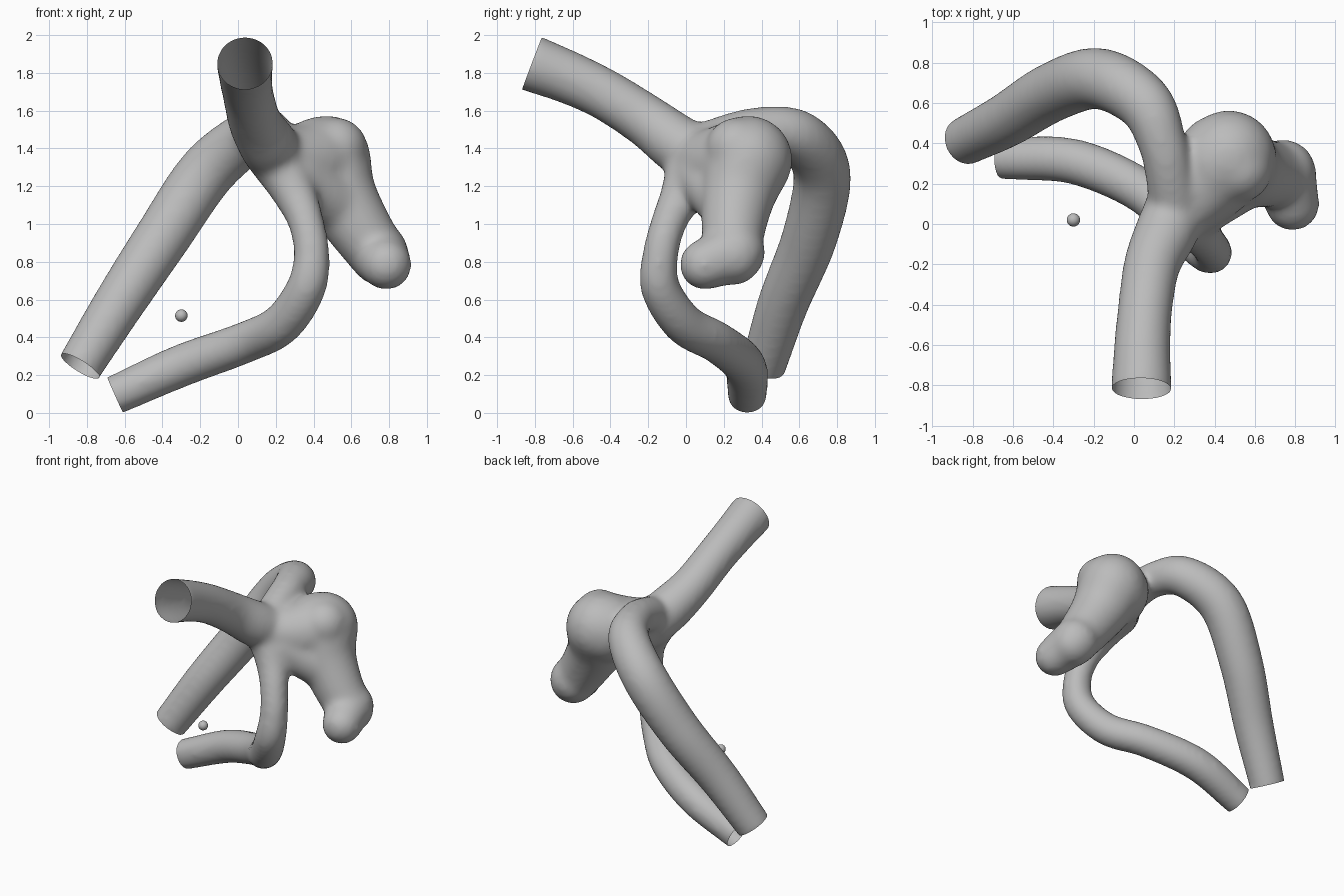
import bpy, bmesh, math
from mathutils import Vector, Matrix

if "Cube" in bpy.data.objects:
    bpy.data.objects.remove(bpy.data.objects["Cube"])

grey = bpy.data.materials.new("pale grey")
grey.diffuse_color = (0.5, 0.5, 0.5, 1)
grey.use_nodes = True
grey.node_tree.nodes["Principled BSDF"].inputs["Base Color"].default_value = grey.diffuse_color

PAD = 0.006   # makes up for shrinkage from smoothing
EXT = 0.04    # extra tube length, trimmed off later to open the end


def spline(pts, steps=8):
    """Catmull-Rom curve through (x, y, z, radius) points."""
    p = [Vector(q) for q in pts]
    p = [2 * p[0] - p[1]] + p + [2 * p[-1] - p[-2]]
    out = []
    for i in range(1, len(p) - 2):
        a, b, c, d = p[i - 1:i + 3]
        for s in range(steps):
            t = s / steps
            out.append(0.5 * (2 * b + (c - a) * t + (2 * a - 5 * b + 4 * c - d) * t * t
                              + (3 * b - a - 3 * c + d) * t ** 3))
    return out + [p[-2]]


def tube(bm, pts, sides=32):
    """Sweep a capped round tube; return its end point, direction and radius."""
    path = spline(pts)
    end = path[-1].xyz
    out = (path[-1].xyz - path[-2].xyz).normalized()
    tip = end + out * EXT
    path.append(Vector((tip.x, tip.y, tip.z, path[-1].w)))
    n, prev = Vector((0.3, 0.2, 0.93)), None
    for i, q in enumerate(path):
        t = (path[min(i + 1, len(path) - 1)].xyz - path[max(i - 1, 0)].xyz).normalized()
        n = (n - t * n.dot(t)).normalized()
        b = t.cross(n)
        r = q.w + PAD
        ring = []
        for k in range(sides):
            a = 2 * math.pi * k / sides
            ring.append(bm.verts.new(q.xyz + r * (n * math.cos(a) + b * math.sin(a))))
        if prev:
            for k in range(sides):
                j = (k + 1) % sides
                bm.faces.new((prev[k], prev[j], ring[j], ring[k]))
        else:
            bm.faces.new(ring[::-1])
        prev = ring
    bm.faces.new(prev)
    return end, out, path[-1].w


def blobs(bm, pts):
    """Chain of overlapping balls."""
    for q in spline(pts, 5):
        bmesh.ops.create_icosphere(bm, subdivisions=3, radius=q.w + PAD,
                                   matrix=Matrix.Translation(q.xyz))


bm = bmesh.new()
ends = []

# Inlet vessel, from the junction to the front
ends.append(tube(bm, [(0.22, 0.10, 1.34, 0.15), (0.16, -0.04, 1.42, 0.15),
                      (0.09, -0.20, 1.54, 0.135), (0.055, -0.42, 1.68, 0.13),
                      (0.04, -0.62, 1.775, 0.135), (0.037, -0.815, 1.85, 0.145)]))
# Rear vessel, arching back and then down to the left
ends.append(tube(bm, [(0.21, 0.05, 1.38, 0.13), (0.18, 0.22, 1.46, 0.115),
                      (0.14, 0.40, 1.50, 0.115), (0.05, 0.60, 1.46, 0.135),
                      (-0.17, 0.72, 1.27, 0.147), (-0.40, 0.655, 0.93, 0.142),
                      (-0.63, 0.515, 0.58, 0.13), (-0.837, 0.41, 0.248, 0.115)]))
# Lower vessel, dropping and then sweeping left
ends.append(tube(bm, [(0.22, 0.04, 1.32, 0.14), (0.30, -0.02, 1.16, 0.11),
                      (0.36, -0.09, 1.01, 0.09), (0.39, -0.135, 0.84, 0.09),
                      (0.36, -0.135, 0.66, 0.10), (0.23, -0.01, 0.47, 0.105),
                      (0.03, 0.17, 0.37, 0.105), (-0.30, 0.31, 0.25, 0.108),
                      (-0.65, 0.325, 0.095, 0.10)]))
# Bulging sac with its lower lobe
blobs(bm, [(0.24, 0.08, 1.33, 0.16), (0.36, 0.20, 1.32, 0.20), (0.44, 0.31, 1.33, 0.235)])
blobs(bm, [(0.47, 0.33, 1.34, 0.23), (0.53, 0.28, 1.17, 0.195),
           (0.65, 0.25, 0.97, 0.165), (0.75, 0.25, 0.83, 0.15)])
blobs(bm, [(0.74, 0.26, 0.85, 0.155), (0.785, 0.10, 0.785, 0.13)])
blobs(bm, [(0.44, 0.30, 1.30, 0.20), (0.52, 0.27, 1.40, 0.16)])
blobs(bm, [(0.32, 0.08, 1.25, 0.14), (0.50, 0.20, 1.13, 0.15)])

raw = bpy.data.meshes.new("vessels_raw")
bmesh.ops.recalc_face_normals(bm, faces=bm.faces)
bm.to_mesh(raw)
bm.free()
obj = bpy.data.objects.new("branching_vessel", raw)
bpy.context.collection.objects.link(obj)

# Fuse everything into one smooth skin
rm = obj.modifiers.new("fuse", 'REMESH')
rm.mode = 'VOXEL'
rm.voxel_size = 0.018
sm = obj.modifiers.new("soften", 'SMOOTH')
sm.factor = 0.5
sm.iterations = 22
dg = bpy.context.evaluated_depsgraph_get()
skin = bpy.data.meshes.new_from_object(obj.evaluated_get(dg))
obj.modifiers.clear()
obj.data = skin

# Trim the vessel ends flat and leave them open
bm = bmesh.new()
bm.from_mesh(skin)
for end, out, r in ends:
    def near(v):
        d = v.co - end
        along = d.dot(out)
        return -0.06 < along < 0.1 and (d - out * along).length < r * 1.15
    faces = [f for f in bm.faces if all(near(v) for v in f.verts)]
    geom = set(faces)
    for f in faces:
        geom.update(f.edges)
        geom.update(f.verts)
    bmesh.ops.bisect_plane(bm, geom=list(geom), plane_co=end, plane_no=out, clear_outer=True)
for f in bm.faces:
    f.smooth = True
bm.to_mesh(skin)
bm.free()
skin.materials.clear()
skin.materials.append(grey)

# Small loose ball
bpy.ops.mesh.primitive_uv_sphere_add(segments=24, ring_count=16, radius=0.033,
                                     location=(-0.30, 0.02, 0.515))
ball = bpy.context.object
ball.name = "small_ball"
ball.data.materials.append(grey)
bpy.ops.object.shade_smooth()
